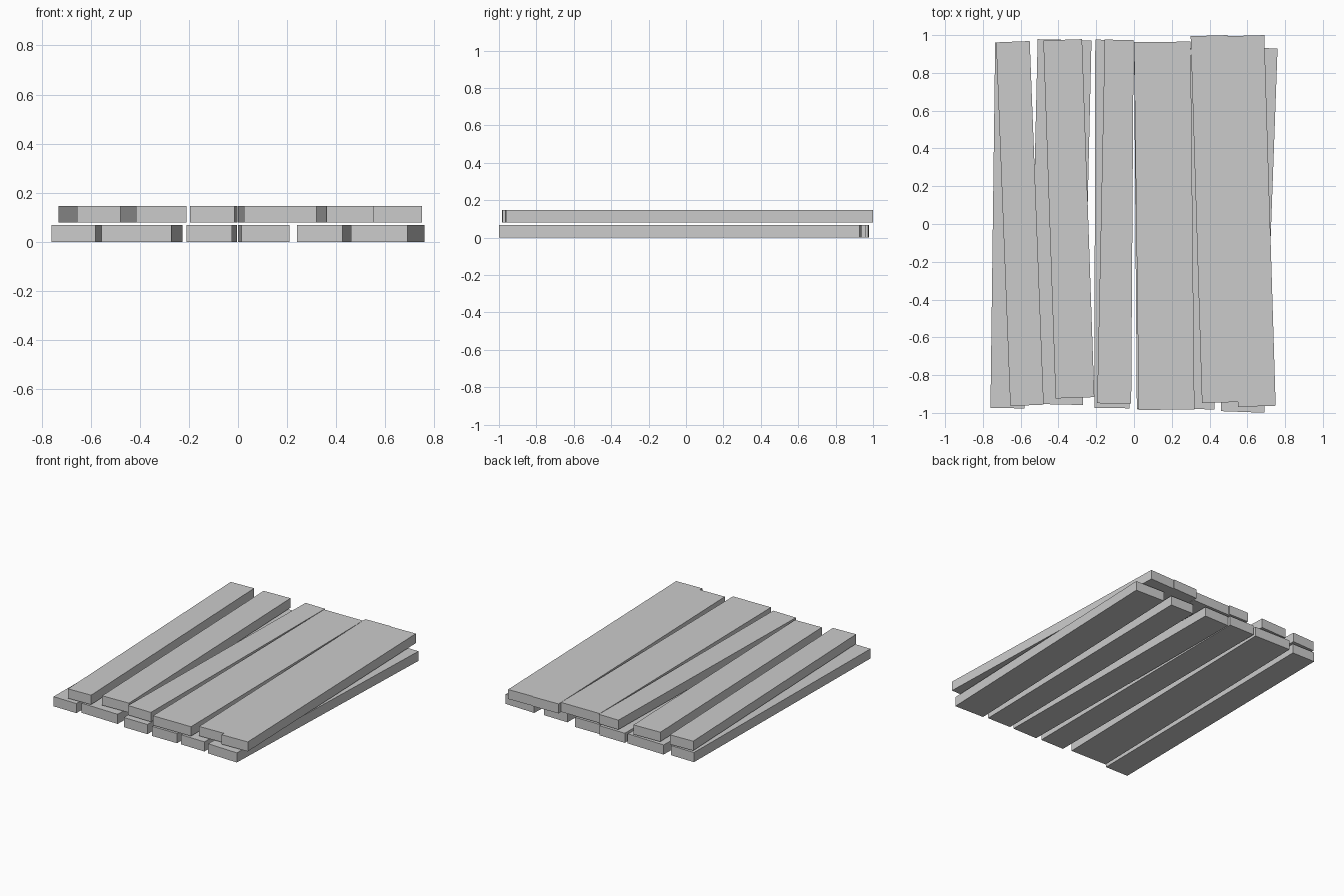
import bpy

old = bpy.data.objects.get("Cube")
if old:
    bpy.data.objects.remove(old, do_unlink=True)

# Single plain grey for all boards
grey = bpy.data.materials.new("plain grey")
grey.use_nodes = True
COLOUR = (0.6, 0.6, 0.6, 1)
grey.diffuse_color = COLOUR
grey.node_tree.nodes["Principled BSDF"].inputs["Base Color"].default_value = COLOUR


def plank(name, front, back, bottom, top):
    """Board between two ends, each given as (left x, right x, middle y)."""
    lean = (sum(front[:2]) - sum(back[:2])) / 2 / (back[2] - front[2])
    outline = []
    for x0, x1, y in (front, back):
        skew = lean * (x1 - x0) / 2      # ends stay square to the board
        outline.append([(x0, y - skew), (x1, y + skew)])
    ring = outline[0] + outline[1][::-1]
    verts = [(x, y, z) for z in (bottom, top) for x, y in ring]
    faces = [(3, 2, 1, 0), (4, 5, 6, 7)]
    faces += [(i, (i + 1) % 4, (i + 1) % 4 + 4, i + 4) for i in range(4)]
    mesh = bpy.data.meshes.new(name)
    mesh.from_pydata(verts, [], faces)
    mesh.materials.append(grey)
    obj = bpy.data.objects.new(name, mesh)
    bpy.context.collection.objects.link(obj)


# Lower layer, from right to left
lower = [
    ((-0.76, -0.58, -0.975), (-0.735, -0.555, 0.96)),
    ((-0.555, -0.27, -0.955), (-0.51, -0.225, 0.975)),
    ((-0.21, -0.025, -0.975), (-0.205, -0.005, 0.975)),
    ((0.015, 0.21, -0.98), (0.0, 0.195, 0.96)),
    ((0.24, 0.425, -0.98), (0.275, 0.46, 0.93)),
    ((0.46, 0.69, -0.995), (0.53, 0.76, 0.933)),
]
# Upper layer
upper = [
    ((-0.655, -0.478, -0.96), (-0.73, -0.552, 0.965)),
    ((-0.415, -0.21, -0.92), (-0.48, -0.275, 0.975)),
    ((-0.195, -0.015, -0.95), (-0.155, -0.002, 0.975)),
    ((0.025, 0.32, -0.983), (0.0, 0.30, 0.964)),
    ((0.36, 0.55, -0.945), (0.30, 0.495, 0.997)),
    ((0.55, 0.75, -0.965), (0.495, 0.69, 0.997)),
]
for layer, boards, bottom, top in (("lower", lower, 0.0, 0.068),
                                   ("upper", upper, 0.08, 0.147)):
    for i, (front, back) in enumerate(boards, 1):
        plank(f"{layer}_plank_{i}", front, back, bottom, top)
